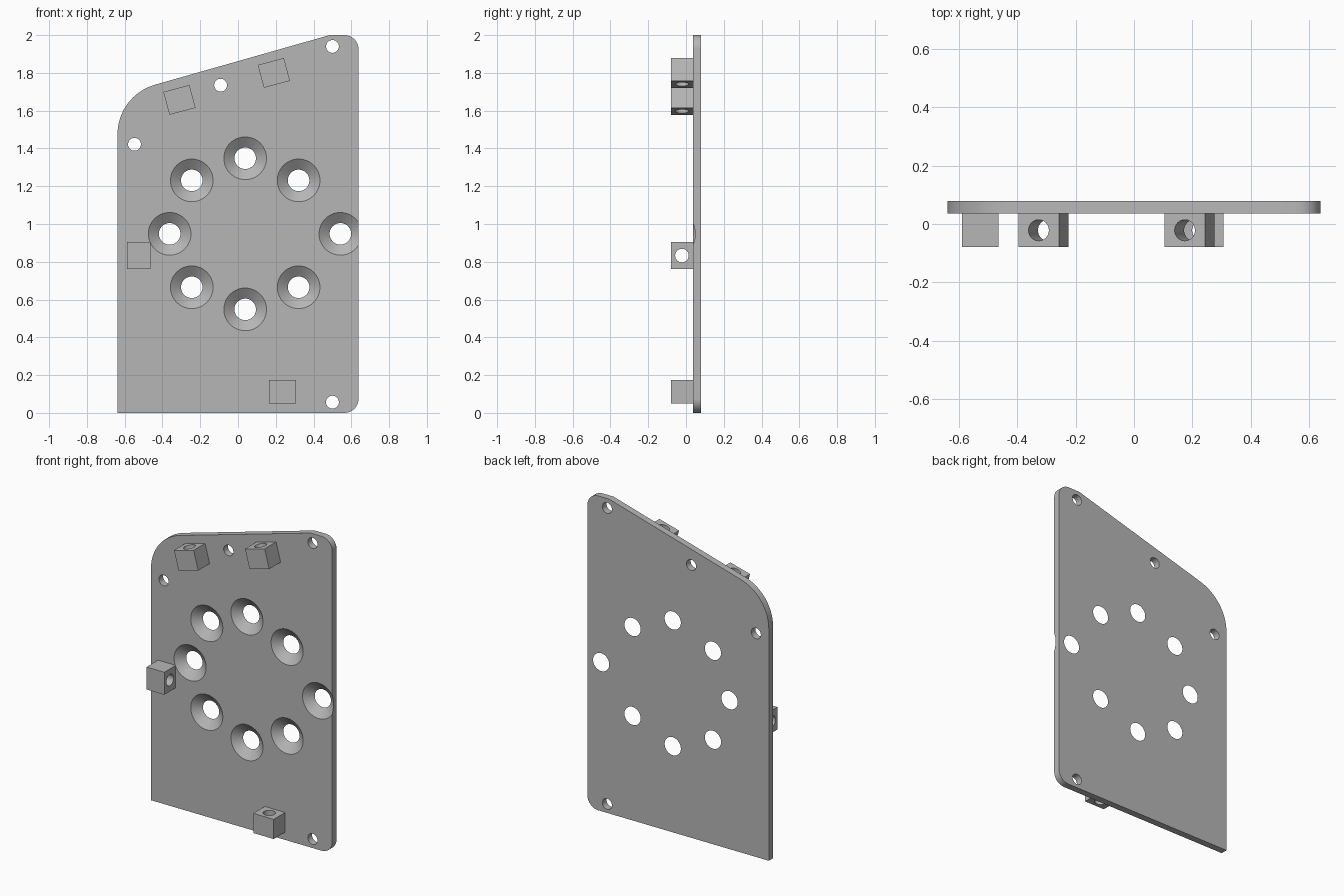
import bpy, bmesh, math
from mathutils import Matrix, Vector

cube = bpy.data.objects.get("Cube")
if cube:
    bpy.data.objects.remove(cube)

FRONT, BACK = 0.036, 0.079      # plate faces in y
THICK = BACK - FRONT
BLOCK_Y = (FRONT - 0.079) / 2   # middle of the blocks in y
BLOCK_D = FRONT + 0.079

grey = bpy.data.materials.new("mid_grey")
grey.use_nodes = True
colour = (0.47, 0.47, 0.47, 1)
grey.diffuse_color = colour
grey.node_tree.nodes["Principled BSDF"].inputs["Base Color"].default_value = colour


def make_object(name, bm):
    bmesh.ops.recalc_face_normals(bm, faces=bm.faces)
    mesh = bpy.data.meshes.new(name)
    bm.to_mesh(mesh)
    bm.free()
    obj = bpy.data.objects.new(name, mesh)
    bpy.context.collection.objects.link(obj)
    mesh.materials.append(grey)
    return obj


def add_cone(bm, r1, r2, depth, matrix):
    bmesh.ops.create_cone(bm, cap_ends=True, segments=48, radius1=r1,
                          radius2=r2, depth=depth, matrix=matrix)


def cut(obj, cutter):
    """Subtract the cutter, keep the result and discard the cutter."""
    cutter.hide_render = True
    mod = obj.modifiers.new("holes", 'BOOLEAN')
    mod.operation, mod.solver, mod.object = 'DIFFERENCE', 'EXACT', cutter
    bpy.context.view_layer.update()
    graph = bpy.context.evaluated_depsgraph_get()
    mesh = bpy.data.meshes.new_from_object(obj.evaluated_get(graph))
    obj.modifiers.clear()
    obj.data = mesh
    bpy.data.objects.remove(cutter)


def smooth(obj):
    bpy.ops.object.select_all(action='DESELECT')
    obj.select_set(True)
    bpy.context.view_layer.objects.active = obj
    bpy.ops.object.shade_smooth_by_angle(angle=math.radians(30))


def rounded_outline(corners):
    """Corners (x, z, radius), with each radius replaced by a tangent arc."""
    points = []
    for i, (x, z, r) in enumerate(corners):
        p = Vector((x, z))
        if r == 0:
            points.append(p)
            continue
        a = (Vector(corners[i - 1][:2]) - p).normalized()
        b = (Vector(corners[(i + 1) % len(corners)][:2]) - p).normalized()
        half = a.angle(b) / 2
        centre = p + (a + b).normalized() * (r / math.sin(half))
        start = p + a * (r / math.tan(half)) - centre
        end = p + b * (r / math.tan(half)) - centre
        steps = 16
        for k in range(steps + 1):
            t = k / steps * (math.pi - 2 * half)
            s = math.pi - 2 * half
            points.append(centre + (start * math.sin(s - t) + end * math.sin(t)) / math.sin(s))
    return points


# Plate with a sloping top edge and rounded corners
outline = rounded_outline([(-0.638, 0, 0), (0.638, 0, 0.075), (0.638, 2, 0.075),
                           (0.485, 2, 0), (-0.638, 1.681, 0.273)])
bm = bmesh.new()
face = bm.faces.new([bm.verts.new((p.x, FRONT, p.y)) for p in outline])
side = bmesh.ops.extrude_face_region(bm, geom=[face])
bmesh.ops.translate(bm, vec=(0, THICK, 0),
                    verts=[v for v in side["geom"] if isinstance(v, bmesh.types.BMVert)])
plate = make_object("plate", bm)

# Ring of countersunk holes, the one on the left set further out
bm = bmesh.new()
along_y = Matrix.Rotation(-math.pi / 2, 4, 'X')
wide, narrow, extra = 0.113, 0.057, 0.01
flare = (wide - narrow) / THICK * extra
for i in range(8):
    angle = i * math.pi / 4
    ring = 0.504 if i == 0 else 0.4
    spot = (0.038 + ring * math.cos(angle), (FRONT + BACK) / 2,
            0.948 + ring * math.sin(angle))
    add_cone(bm, wide + flare, narrow - flare, THICK + 2 * extra,
             Matrix.Translation(spot) @ along_y)

# Small mounting holes near the edges
for x, z in [(0.5, 1.94), (-0.092, 1.735), (-0.548, 1.422), (0.5, 0.057)]:
    add_cone(bm, 0.034, 0.034, 0.2, Matrix.Translation((x, BACK, z)) @ along_y)
cut(plate, make_object("plate_hole_cutter", bm))
smooth(plate)

# Drilled blocks on the front: name, x, z, turn about y in degrees
for name, x, z, turn in [("upper_left_block", 0.19, 1.80, -15),
                         ("upper_right_block", -0.31, 1.657, -15),
                         ("side_block", -0.526, 0.833, 90),
                         ("lower_block", 0.235, 0.112, 0)]:
    place = Matrix.Translation((x, BLOCK_Y, z)) @ Matrix.Rotation(math.radians(turn), 4, 'Y')
    bm = bmesh.new()
    bmesh.ops.create_cube(bm, size=1, matrix=place @ Matrix.Diagonal((0.143, BLOCK_D, 0.125, 1)))
    block = make_object(name, bm)
    bm = bmesh.new()
    add_cone(bm, 0.036, 0.036, 0.3, place)
    cut(block, make_object("block_hole_cutter", bm))
    smooth(block)
